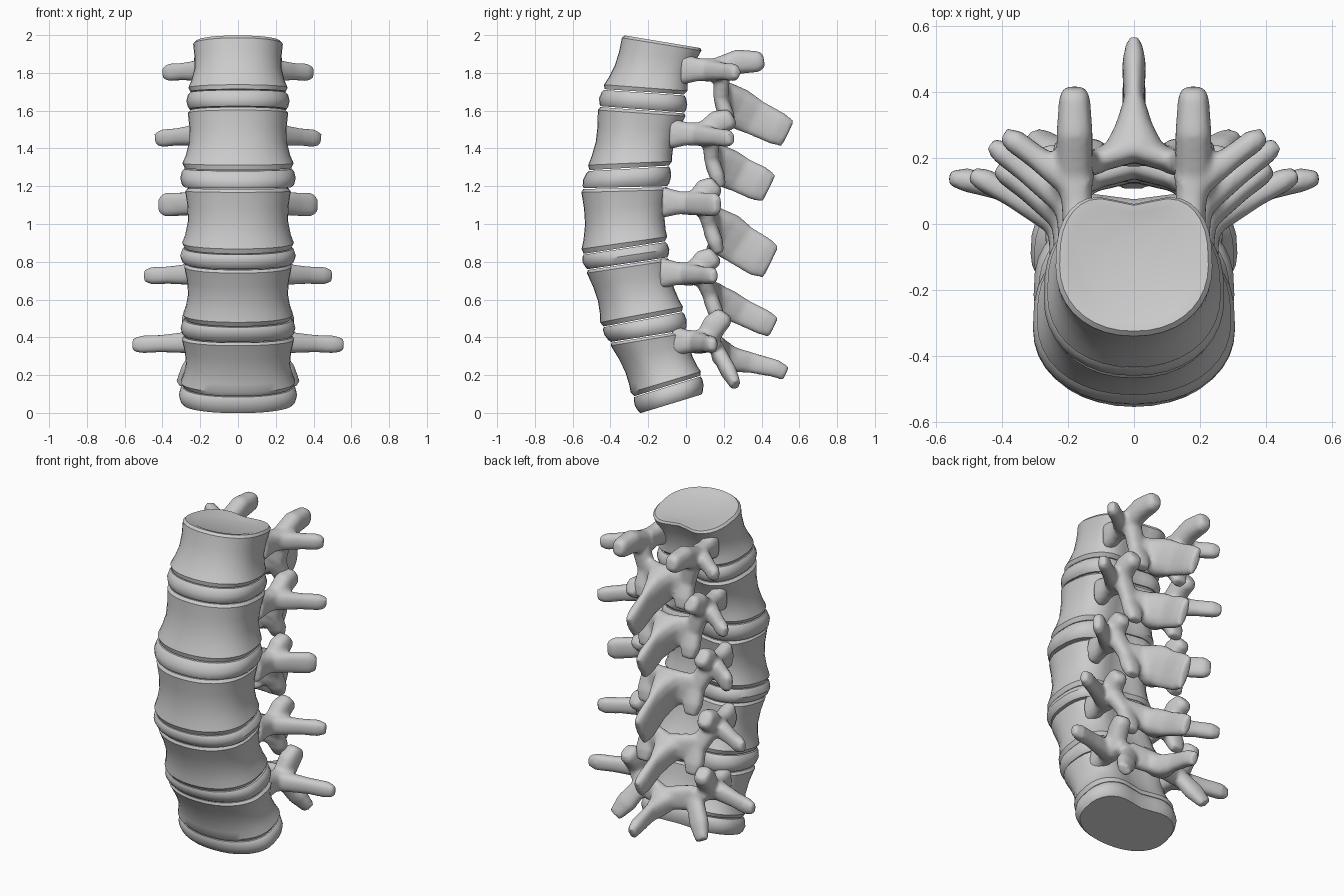
import bpy, bmesh, math
from mathutils import Vector as V

if "Cube" in bpy.data.objects:
    bpy.data.objects.remove(bpy.data.objects["Cube"])


def spow(x, p):
    return math.copysign(abs(x) ** p, x)


def skin(bm, rings):
    # bridge a list of closed point rings and cap both ends
    vr = [[bm.verts.new(p) for p in r] for r in rings]
    n = len(vr[0])
    faces = [bm.faces.new((a[i], a[(i + 1) % n], b[(i + 1) % n], b[i]))
             for a, b in zip(vr, vr[1:]) for i in range(n)]
    faces += [bm.faces.new(vr[0][::-1]), bm.faces.new(vr[-1])]
    bmesh.ops.recalc_face_normals(bm, faces=faces)


def finish(bm, name):
    me = bpy.data.meshes.new(name)
    bm.to_mesh(me)
    bm.free()
    ob = bpy.data.objects.new(name, me)
    bpy.context.collection.objects.link(ob)
    return ob


def drum(name, top, bottom, profile, n=36):
    # kidney-shaped stack between two tilted end planes: (front y, z, back y, z, half width)
    bm = bmesh.new()
    rings = []
    for t, s in profile:
        fy, fz, by, bz, w = [a + (b - a) * t for a, b in zip(top, bottom)]
        c = V((0, (fy + by) / 2, (fz + bz) / 2))
        h = V((0, (by - fy) / 2, (bz - fz) / 2))
        ring = []
        for i in range(n):
            a = 2 * math.pi * i / n
            sn, cs = math.sin(a), math.cos(a)
            if cs > 0:      # flattened, dented rear
                u = spow(sn, .75)
                v = 1.13 * spow(cs, .72) - .22 * math.exp(-(u / .42) ** 2) * min(1, cs * 2)
            else:           # round front
                u, v = spow(sn, .92), spow(cs, .95)
            ring.append(c + V((u * w * s, 0, 0)) + h * (v * s))
        rings.append(ring)
    skin(bm, rings)
    ob = finish(bm, name)
    bpy.ops.object.select_all(action='DESELECT')
    ob.select_set(True)
    bpy.context.view_layer.objects.active = ob
    bpy.ops.object.shade_smooth_by_angle(angle=math.radians(35))


def limb(bm, pts, radii, ref=(0, 0, 1), n=14):
    # rounded tube along points, radii = (sideways, along ref)
    pts = [V(p) for p in pts]
    rings = []
    for k, p in enumerate(pts):
        t = (pts[min(k + 1, len(pts) - 1)] - pts[max(k - 1, 0)]).normalized()
        side = t.cross(V(ref)).normalized()
        up = side.cross(t)
        a, b = radii[k]
        rings.append([p + side * a * spow(math.cos(2 * math.pi * i / n), .8)
                      + up * b * spow(math.sin(2 * math.pi * i / n), .8) for i in range(n)])
    skin(bm, rings)


BODY = [(.04, .7), (.01, .82), (0, .95), (.05, .995), (.3, .935), (.55, .91),
        (.78, .945), (.92, .99), (1, .94), (1, .7)]
DISC = [(0, .7), (0, .95), (.15, .99), (.5, 1.02), (.85, .99), (1, .95), (1, .7)]

# end planes of the vertebral bodies, from the top down
tops = [(-.335, 2, .085, 1.93, .237), (-.465, 1.62, 0, 1.585, .265), (-.555, 1.185, -.09, 1.195, .28),
        (-.53, .755, -.09, .82, .285), (-.405, .37, .005, .435, .298)]
ends = [(-.445, 1.715, 0, 1.685, .268), (-.525, 1.285, -.08, 1.31, .3), (-.555, .84, -.1, .91, .3),
        (-.45, .455, -.01, .54, .295), (-.285, .085, .085, .2, .307)]
for i, (t, b) in enumerate(zip(tops, ends)):
    drum(f"vertebral_body_{i + 1}", t, b, BODY)

# discs fill the gaps; the last one hangs under the lowest body
under = tops[1:] + [(-.25, -.004, .09, .1, .3)]
for i, (a, b) in enumerate(zip(ends, under)):
    w = max(a[4], b[4])
    p, q = V(a[:4]), V(b[:4])
    drum(f"disc_{i + 1}", (*p.lerp(q, .05), w), (*p.lerp(q, .95 if i < 4 else 1), w), DISC)

# rear arches: joint (y, z), upper process tip (y, z), transverse tip (x, y, z)
joints = [(.15, 1.815), (.09, 1.475), (.05, 1.11), (.04, .735), (.1, .375)]
uppers = [(.385, 1.86), (.235, 1.555), (.155, 1.2), (.15, .825), (.2, .51)]
wings = [(.395, .27, 1.8), (.435, .24, 1.45), (.415, .17, 1.1), (.495, .15, .725), (.56, .14, .36)]
# spinous process root and tip (y, z, half height)
roots = [(.21, 1.64, .11), (.16, 1.32, .105), (.15, .97, .12), (.15, .605, .08), (.19, .31, .065)]
tips = [(.515, 1.49, .085), (.415, 1.2, .09), (.425, .81, .105), (.44, .465, .065), (.505, .22, .045)]

for i in range(5):
    bm = bmesh.new()
    sy, sz, sh = roots[i]
    ey, ez, eh = tips[i]
    for s in (1, -1):
        joint = V((s * (.18 + .013 * i), *joints[i]))
        sup = V((s * (.18 + .018 * i), *uppers[i]))
        tp = V((s * wings[i][0], *wings[i][1:]))
        lam = V((s * (.135 + .01 * i), sy - .025, sz + .025))
        inf = lam + (V((s * .12, .1, -.19)) if i == 4 else V((0, .05, -.15)))
        root = joint + V((-s * .015, -.175, .005))
        back = joint + V((0, .04, 0))
        # pedicle
        limb(bm, [root, (root + joint) / 2, joint, back],
             [(.05, .085), (.047, .062), (.055, .062), (.04, .045)])
        # upper joint process
        limb(bm, [joint, joint.lerp(sup, .55) + V((0, 0, .02)), sup, sup + (sup - joint) * .12],
             [(.055, .06), (.055, .066), (.047, .056), (.033, .035)])
        # transverse process
        h = .058 if i == 2 else .043
        limb(bm, [joint - V((s * .03, .05, 0)), joint.lerp(tp, .55) - V((0, .012, 0)),
                  joint.lerp(tp, .85), tp],
             [(.055, .062), (.036, h * 1.08), (.036, h * 1.1), (.022, h * .75)])
        # neck of the arch and lower joint process
        limb(bm, [back, lam, lam.lerp(inf, .6), inf],
             [(.055, .045), (.055, .04), (.06, .042), (.04, .028)], ref=(0, 1, 0))
    # lamina across the canal
    x, y, z = abs(lam.x), lam.y, lam.z
    limb(bm, [(k * x, y + (sy + .02 - y) * (1 - abs(k)), z + (sz - z) * (1 - abs(k)))
              for k in (-1, -.5, 0, .5, 1)],
         [(.035 + .01 * (1 - abs(k)), .08 + (sh - .08) * (1 - abs(k))) for k in (-1, -.5, 0, .5, 1)])
    # spinous process
    limb(bm, [(0, sy, sz), (0, sy + .07, sz - .03), (0, (sy + ey) / 2, (sz + ez) / 2),
              (0, ey - .03, ez + .015), (0, ey + .025, ez - .012)],
         [(.1, sh), (.06, sh), (.032, (sh + eh) / 2), (.036, eh * 1.06), (.024, eh * .9)])
    ob = finish(bm, f"rear_arch_{i + 1}")
    # fuse and soften the bone
    rm = ob.modifiers.new("fuse", 'REMESH')
    rm.mode = 'VOXEL'
    rm.voxel_size = .012
    rm.use_smooth_shade = True
    sm = ob.modifiers.new("soften", 'SMOOTH')
    sm.factor = .5
    sm.iterations = 5
